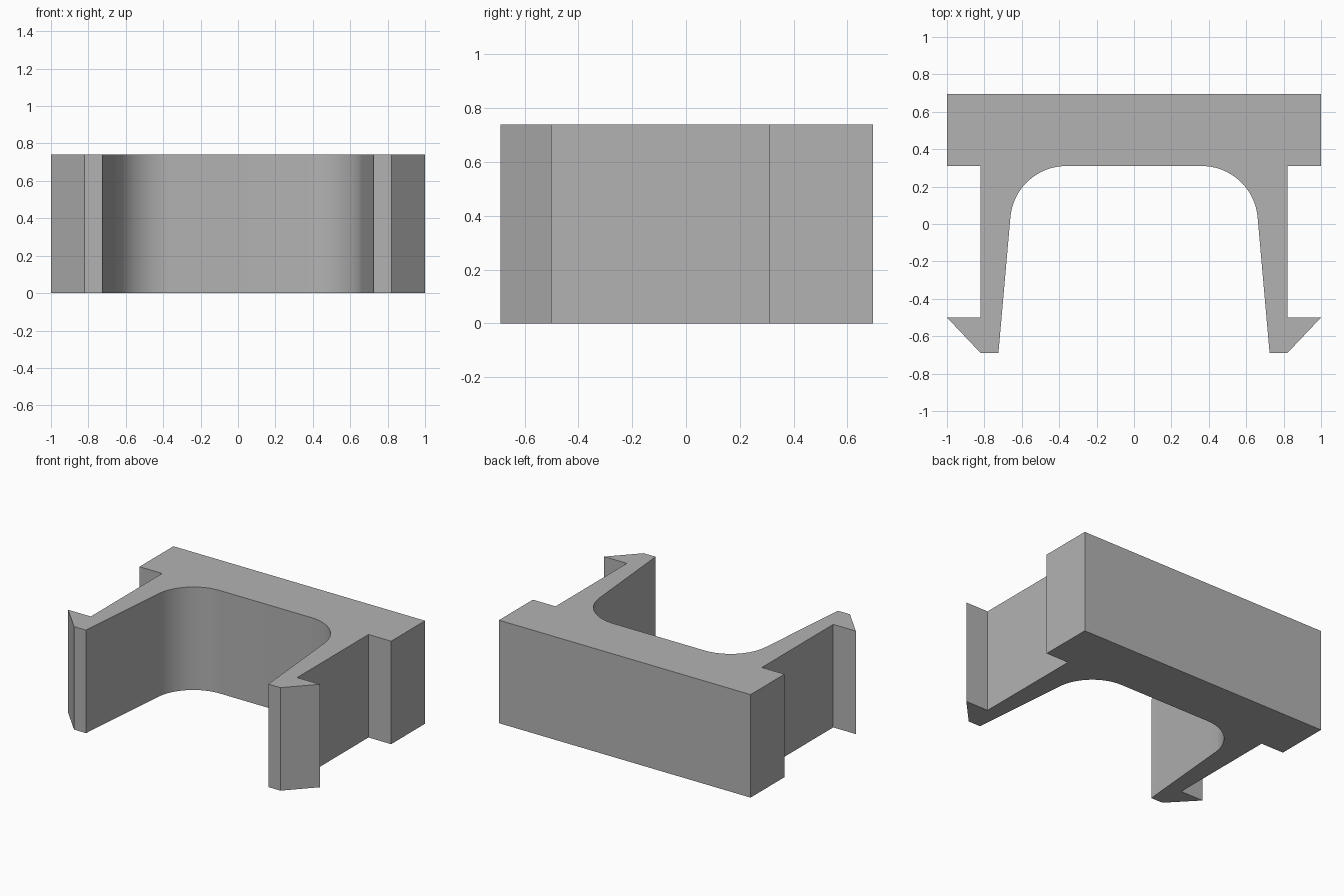
import bpy
import bmesh
from math import cos, sin, radians
from mathutils import Vector

cube = bpy.data.objects.get("Cube")
if cube:
    bpy.data.objects.remove(cube, do_unlink=True)

HEIGHT = 0.74
FILLET_CENTRE = (0.362, 0.01)
FILLET_RADIUS = 0.30
LEG_TAPER = 4.7      # degrees the inner leg wall leans from straight
STEPS = 16

# One grey plastic
grey = bpy.data.materials.new("light grey plastic")
grey.use_nodes = True
colour = (0.45, 0.45, 0.45, 1)
grey.diffuse_color = colour
grey.node_tree.nodes["Principled BSDF"].inputs["Base Color"].default_value = colour

# Left half of the outline: back plate, shoulder, leg, barbed hook, leg tip
half = [(1, 0.695), (1, 0.31), (0.82, 0.31), (0.82, -0.5),
        (1, -0.5), (0.82, -0.69), (0.725, -0.69)]

# Rounded inner corner between the leg and the back plate
for i in range(STEPS + 1):
    a = radians(LEG_TAPER + (90 - LEG_TAPER) * i / STEPS)
    half.append((FILLET_CENTRE[0] + FILLET_RADIUS * cos(a),
                 FILLET_CENTRE[1] + FILLET_RADIUS * sin(a)))

outline = half + [(-x, y) for x, y in reversed(half)]

# Extrude the full outline upward
bm = bmesh.new()
base = bm.faces.new([bm.verts.new((x, y, 0)) for x, y in outline])
top = bmesh.ops.extrude_face_region(bm, geom=[base], use_keep_orig=True)["geom"]
bmesh.ops.translate(bm, vec=Vector((0, 0, HEIGHT)),
                    verts=[g for g in top if isinstance(g, bmesh.types.BMVert)])
bmesh.ops.recalc_face_normals(bm, faces=bm.faces)

mesh = bpy.data.meshes.new("snap_clip")
bm.to_mesh(mesh)
bm.free()
mesh.materials.append(grey)
clip = bpy.data.objects.new("snap_clip", mesh)
bpy.context.collection.objects.link(clip)

# Smooth the rounded corners, keep the edges sharp
bpy.ops.object.select_all(action="DESELECT")
clip.select_set(True)
bpy.context.view_layer.objects.active = clip
bpy.ops.object.shade_smooth_by_angle(angle=radians(30))
